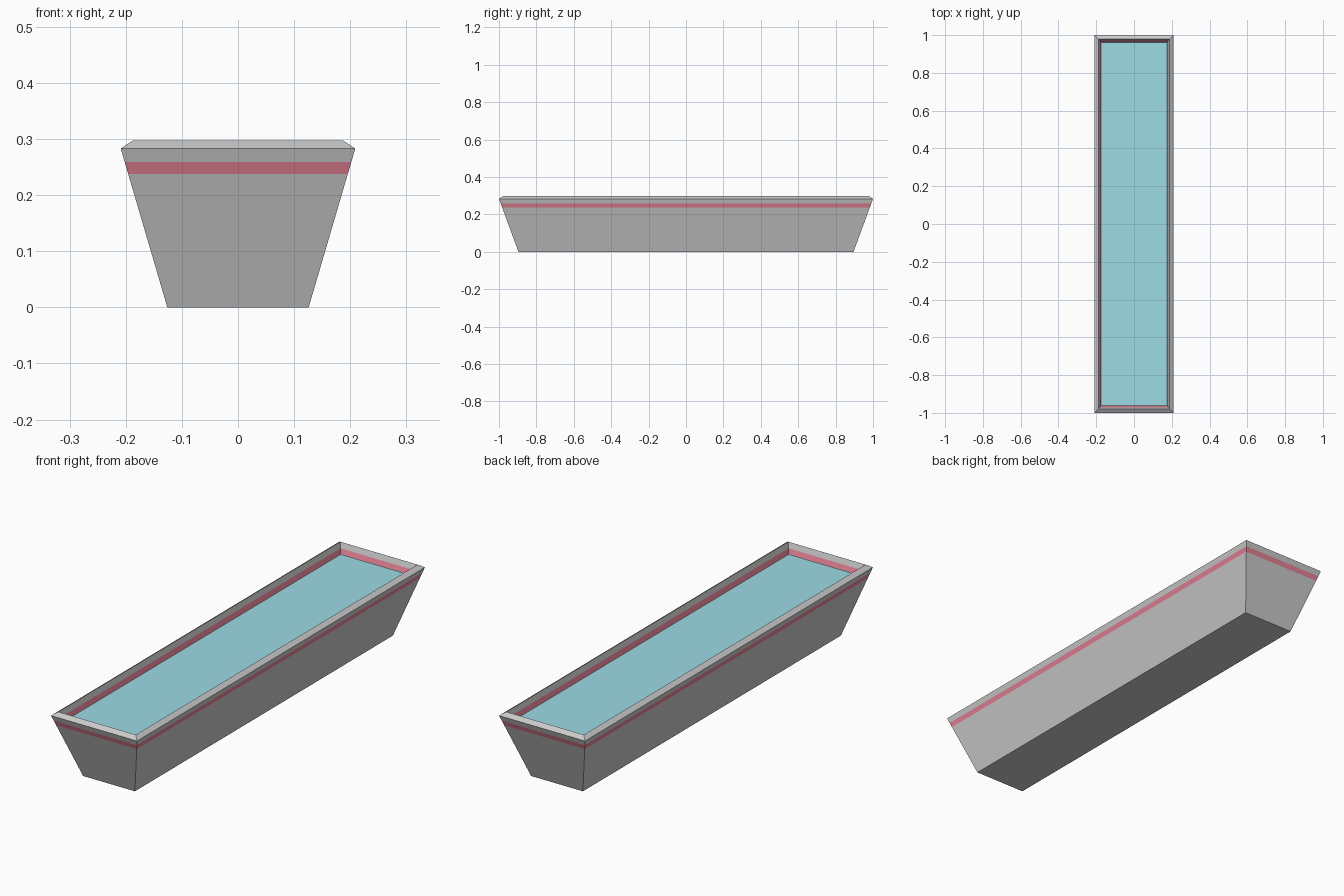
import bpy, bmesh

if "Cube" in bpy.data.objects:
    bpy.data.objects.remove(bpy.data.objects["Cube"])


def colour(name, rgb):
    m = bpy.data.materials.new(name)
    m.diffuse_color = (*rgb, 1)
    m.use_nodes = True
    m.node_tree.nodes["Principled BSDF"].inputs["Base Color"].default_value = m.diffuse_color
    return m


def add_object(name, bm, materials):
    bmesh.ops.recalc_face_normals(bm, faces=bm.faces)
    me = bpy.data.meshes.new(name)
    bm.to_mesh(me)
    bm.free()
    for m in materials:
        me.materials.append(m)
    ob = bpy.data.objects.new(name, me)
    bpy.context.collection.objects.link(ob)
    return ob


def ring(bm, hx, hy, z):
    return [bm.verts.new((sx * hx, sy * hy, z))
            for sx, sy in ((-1, -1), (1, -1), (1, 1), (-1, 1))]


grey = colour("grey", (0.8, 0.8, 0.8))
red = colour("red_stripe", (0.8, 0.22, 0.3))
blue = colour("water", (0.34, 0.71, 0.78))

# flared wall: half sizes at the base, and growth per unit of height
BASE_X, BASE_Y, RIM = 0.126, 0.896, 0.283
SLOPE_X, SLOPE_Y = 0.083 / RIM, 0.104 / RIM
WALL, LIFT = 0.021, 0.014    # inward and upward offset of the inner skin


def outer(z):
    return BASE_X + SLOPE_X * z, BASE_Y + SLOPE_Y * z, z


def inner(z):
    x, y, _ = outer(z - LIFT)
    return x - WALL, y - WALL, z


# trough: outer skin, sloped rim and inner skin, with a red stripe on both sides
bm = bmesh.new()
levels = [outer(z) for z in (0, 0.238, 0.259, RIM)]
levels += [inner(z + LIFT) for z in (RIM, 0.259, 0.238, 0.008)]
rings = [ring(bm, *p) for p in levels]
for i, (a, b) in enumerate(zip(rings, rings[1:])):
    for k in range(4):
        n = (k + 1) % 4
        f = bm.faces.new((a[k], a[n], b[n], b[k]))
        f.material_index = 1 if i in (1, 5) else 0
bm.faces.new(rings[0])
bm.faces.new(rings[-1])
add_object("trough", bm, [grey, red])

# water surface, touching the inner skin
bm = bmesh.new()
bm.faces.new(ring(bm, *inner(0.251)))
add_object("water_surface", bm, [blue])
